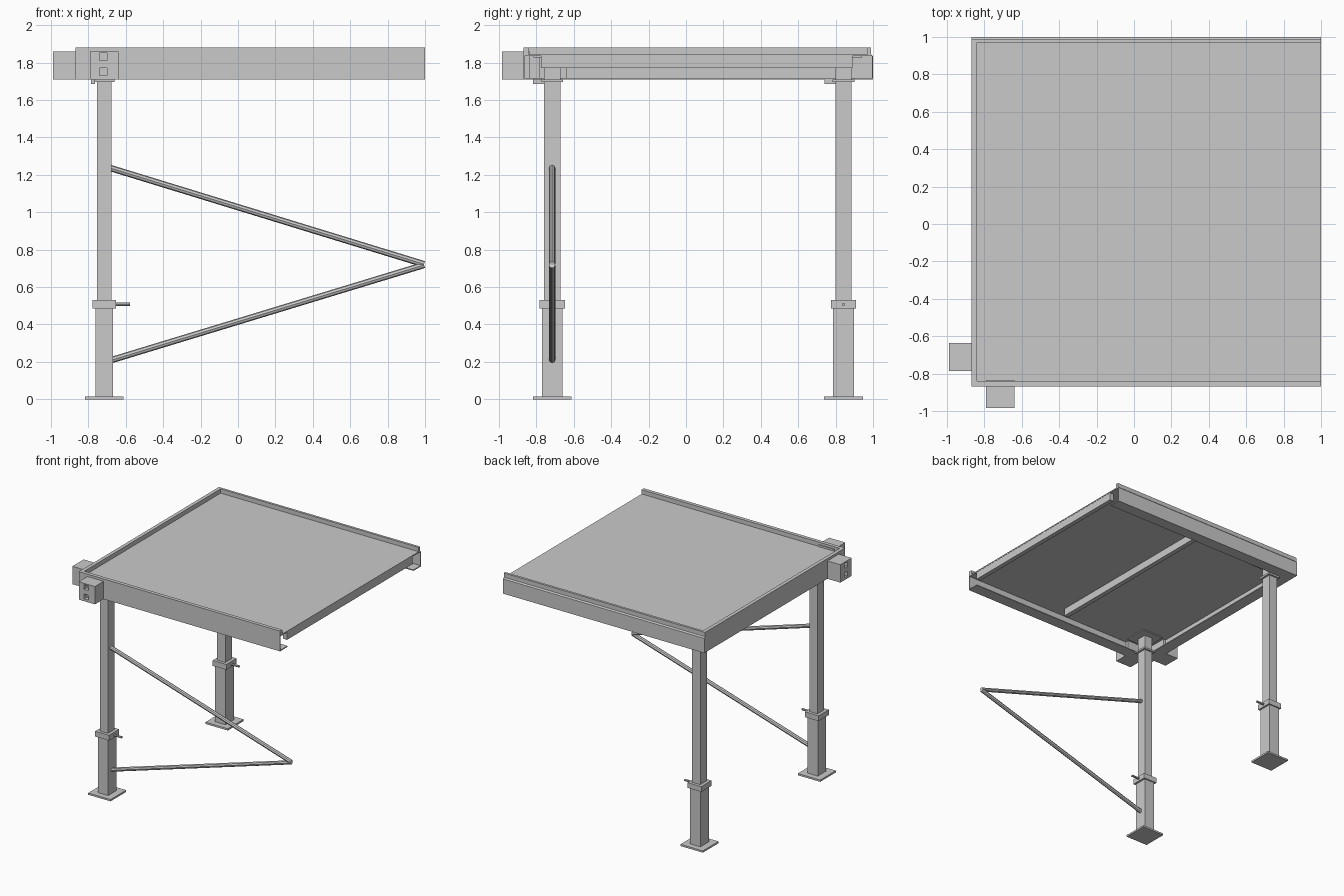
import bpy, bmesh
from mathutils import Vector

cube = bpy.data.objects.get("Cube")
if cube:
    bpy.data.objects.remove(cube, do_unlink=True)

grey = bpy.data.materials.new("plain_grey")
grey.use_nodes = True
COLOUR = (0.59, 0.59, 0.59, 1)
grey.diffuse_color = COLOUR
grey.node_tree.nodes["Principled BSDF"].inputs["Base Color"].default_value = COLOUR


def finish(name, bm):
    bmesh.ops.recalc_face_normals(bm, faces=bm.faces)
    mesh = bpy.data.meshes.new(name)
    bm.to_mesh(mesh)
    bm.free()
    mesh.materials.append(grey)
    obj = bpy.data.objects.new(name, mesh)
    bpy.context.collection.objects.link(obj)
    return obj


def box(name, x, y, z):
    """Box between the (min, max) pairs on each axis."""
    bm = bmesh.new()
    bmesh.ops.create_cube(bm, size=1)
    for v in bm.verts:
        v.co = [(lo + hi) / 2 + c * (hi - lo) for c, (lo, hi) in zip(v.co, (x, y, z))]
    return finish(name, bm)


def around(c, half):
    return (c - half, c + half)


def rod(name, a, b, radius, sides):
    a, b = Vector(a), Vector(b)
    bm = bmesh.new()
    bmesh.ops.create_cone(bm, cap_ends=True, segments=sides, radius1=radius,
                          radius2=radius, depth=(b - a).length)
    obj = finish(name, bm)
    obj.location = (a + b) / 2
    obj.rotation_euler = (b - a).to_track_quat('Z', 'Y').to_euler()
    return obj


def cut(obj, name, x, y, z):
    cutter = box(name, x, y, z)
    cutter.hide_render = True
    cutter.hide_set(True)
    mod = obj.modifiers.new(name, 'BOOLEAN')
    mod.operation = 'DIFFERENCE'
    mod.solver = 'EXACT'
    mod.object = cutter


LOW, HIGH = -0.87, 1.0      # plan extent of the platform
BOTTOM, TOP = 1.71, 1.88    # height of the edge beams
DECK = (1.834, 1.844)       # thin deck sheet

# Edge beam: thin web, bottom flange and top lip, mitred around three sides;
# along the back the lip is set in a little
profile = [(0, BOTTOM), (0.1, BOTTOM), (0.1, BOTTOM + 0.008), (0.006, BOTTOM + 0.008),
           (0.006, DECK[0]), (0.03, DECK[0]), (0.03, TOP), (0, TOP),
           (0, DECK[1]), (0, DECK[0])]
bm = bmesh.new()
rings = []
for corner in range(4):
    ring = []
    for u, z in profile:
        x = HIGH if corner in (0, 3) else LOW + u
        inset = max(u, 0.01) if z >= DECK[1] else u
        y = LOW + u if corner < 2 else HIGH - inset
        ring.append(bm.verts.new((x, y, z)))
    rings.append(ring)
n = len(profile)
for r, s in zip(rings, rings[1:]):
    for i in range(n):
        j = (i + 1) % n
        bm.faces.new((r[i], r[j], s[j], s[i]))
bm.faces.new(rings[0])
bm.faces.new(rings[-1])
finish("edge_beam", bm)

# Deck sheet with joists under its middle and its open edge
box("deck_panel", (LOW + 0.02, HIGH), (LOW + 0.02, HIGH - 0.02), DECK)
for name, x in (("middle_joist", (0.04, 0.08)), ("edge_joist", (0.96, 0.998))):
    box(name, x, (-0.775, 0.89), (1.77, DECK[0]))

# Connector blocks on two sides of one corner, each with two square holes
front = box("front_connector", (-0.79, -0.64), (-0.985, -0.835), (BOTTOM, 1.86))
side = box("side_connector", (-0.99, -0.84), (-0.785, -0.635), (BOTTOM, 1.86))
for i, z in enumerate((1.75, 1.83)):
    cut(front, "front_hole_cutter_%d" % i, around(-0.72, 0.02), (-1.05, -0.95), around(z, 0.02))
    cut(side, "side_hole_cutter_%d" % i, (-1.05, -0.955), around(-0.71, 0.02), around(z, 0.02))

# Telescopic legs
LEG_X = -0.715
for side, y in (("front", -0.715), ("back", 0.842)):
    def leg_part(part, half_x, half_y, z):
        box(side + "_leg_" + part, around(LEG_X, half_x), around(y, half_y), z)

    leg_part("base", 0.104, 0.104, (0, 0.015))
    leg_part("sleeve", 0.048, 0.056, (0.015, 0.485))
    leg_part("collar", 0.064, 0.067, (0.485, 0.53))
    leg_part("post", 0.038, 0.043, (0.5, DECK[0]))
    leg_part("cap", 0.056, 0.058, (1.695, BOTTOM))
    leg_part("head_plate", 0.1, 0.1, (1.826, DECK[0]))
    box(side + "_leg_clip", (-0.787, -0.765), around(y - 0.06, 0.042), (1.685, BOTTOM))
    rod(side + "_leg_pin", (LEG_X + 0.05, y, 0.507), (-0.578, y, 0.507), 0.009, 8)

# Two braces meeting at a point beside the front leg
BRACE_Y = -0.716
rod("upper_brace", (-0.685, BRACE_Y, 1.237), (0.995, BRACE_Y, 0.722), 0.017, 8)
rod("lower_brace", (-0.675, BRACE_Y, 0.21), (0.995, BRACE_Y, 0.718), 0.017, 8)
